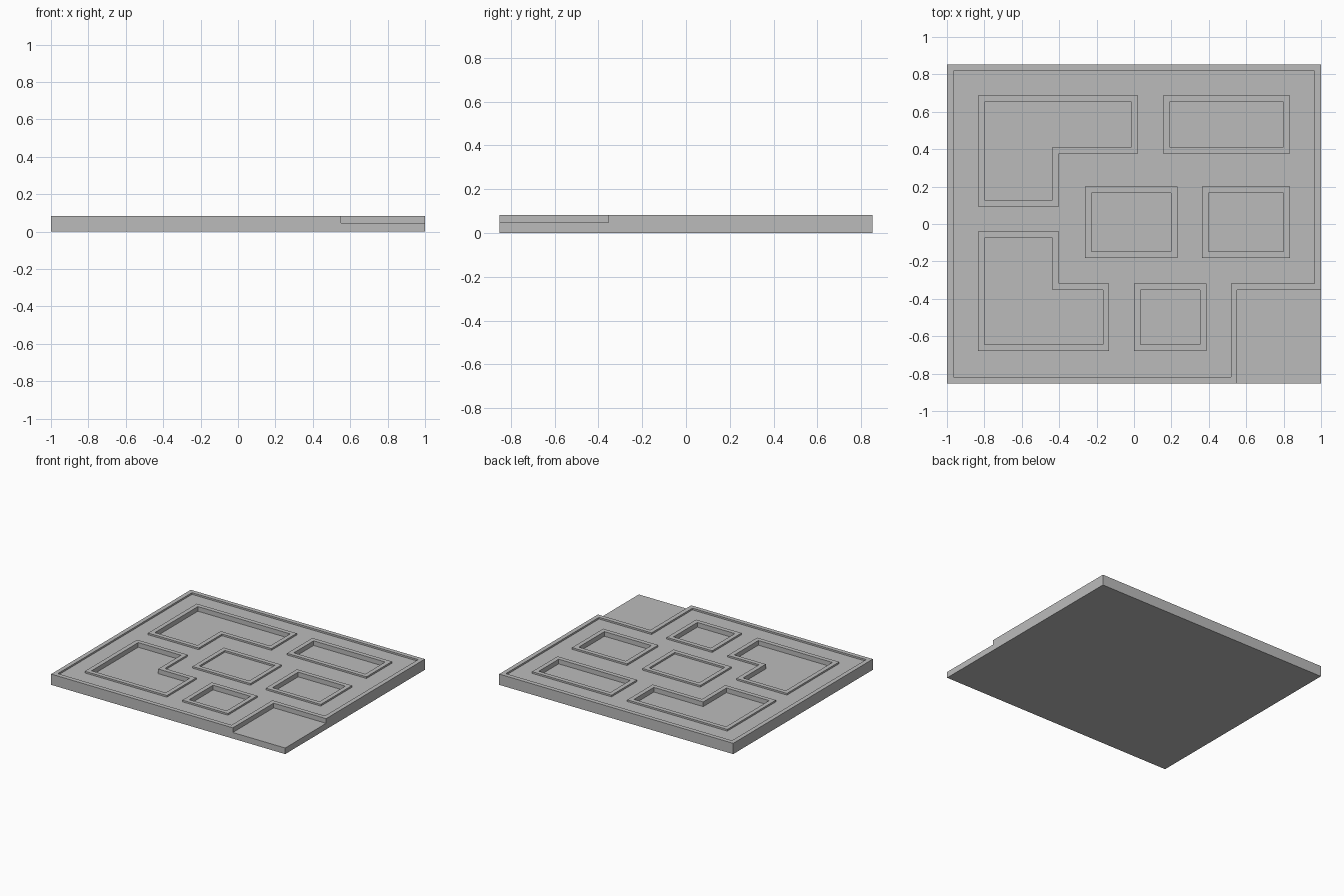
import bpy
import bmesh
from mathutils import Vector

cube = bpy.data.objects.get("Cube")
if cube:
    bpy.data.objects.remove(cube, do_unlink=True)

W, D = 1.0, 0.852                      # half width and half depth
TOP, STREET, FLOOR = 0.083, 0.07, 0.047
RIM = 0.034
ABOVE = TOP + 0.05

grey = bpy.data.materials.new("grey")
grey.use_nodes = True
grey.diffuse_color = (0.5, 0.5, 0.5, 1)
grey.node_tree.nodes["Principled BSDF"].inputs["Base Color"].default_value = (0.5, 0.5, 0.5, 1)


def rect(x0, y0, x1, y1):
    return [(x0, y0), (x1, y0), (x1, y1), (x0, y1)]


def inset(outline, d):
    """Move every edge of a counter-clockwise right-angled outline inwards."""
    pts = [Vector(p) for p in outline]
    result = []
    for i, p in enumerate(pts):
        a = (p - pts[i - 1]).normalized()
        b = (pts[(i + 1) % len(pts)] - p).normalized()
        result.append((p.x - d * (a.y + b.y), p.y + d * (a.x + b.x)))
    return result


def prism(name, outline, z0, z1):
    bm = bmesh.new()
    face = bm.faces.new([bm.verts.new((x, y, z0)) for x, y in outline])
    up = bmesh.ops.extrude_face_region(bm, geom=[face])["geom"]
    bmesh.ops.translate(bm, vec=(0, 0, z1 - z0),
                        verts=[v for v in up if isinstance(v, bmesh.types.BMVert)])
    bmesh.ops.recalc_face_normals(bm, faces=bm.faces[:])
    mesh = bpy.data.meshes.new(name)
    bm.to_mesh(mesh)
    bm.free()
    mesh.materials.append(grey)
    obj = bpy.data.objects.new(name, mesh)
    bpy.context.collection.objects.link(obj)
    return obj


def carve(target, cutter):
    """Subtract the cutter from the target, then discard the cutter."""
    cutter.hide_render = True
    mod = target.modifiers.new("carve", 'BOOLEAN')
    mod.operation, mod.solver, mod.object = 'DIFFERENCE', 'EXACT', cutter
    bpy.context.view_layer.objects.active = target
    bpy.ops.object.modifier_apply(modifier=mod.name)
    bpy.data.objects.remove(cutter, do_unlink=True)


# Outer outlines of the rimmed rooms, each with its floor height
L, IN_L, R = -0.834, -0.401, 0.834
rooms = [
    ([(L, 0.094), (IN_L, 0.094), (IN_L, 0.377), (0.021, 0.377),
      (0.021, 0.687), (L, 0.687)], FLOOR),
    ([(L, -0.678), (-0.133, -0.678), (-0.133, -0.319), (IN_L, -0.319),
      (IN_L, -0.041), (L, -0.041)], FLOOR),
    (rect(0.155, 0.377, R, 0.687), FLOOR),
    (rect(0.364, -0.181, R, 0.2), FLOOR),
    (rect(0, -0.678, 0.388, -0.319), FLOOR),
    (rect(-0.262, -0.181, 0.233, 0.2), STREET),
]

# Board with a lowered corner
board = prism("board", rect(-W, -D, W, D), 0, TOP)
carve(board, prism("corner_cutter", rect(0.552, -D - 0.1, W + 0.1, -0.353), FLOOR, ABOVE))

# Sunken street between the border rim and the room rims
edge = [(-W, -D), (0.552, -D), (0.552, -0.353), (W, -0.353), (W, D), (-W, D)]
street = prism("street_cutter", inset(edge, RIM), STREET, ABOVE)
for outline, _ in rooms:
    carve(street, prism("room_block", outline, STREET - 0.05, ABOVE + 0.05))
carve(board, street)

# Room recesses inside the rims
for outline, floor in rooms:
    carve(board, prism("room_cutter", inset(outline, RIM), floor, ABOVE))
